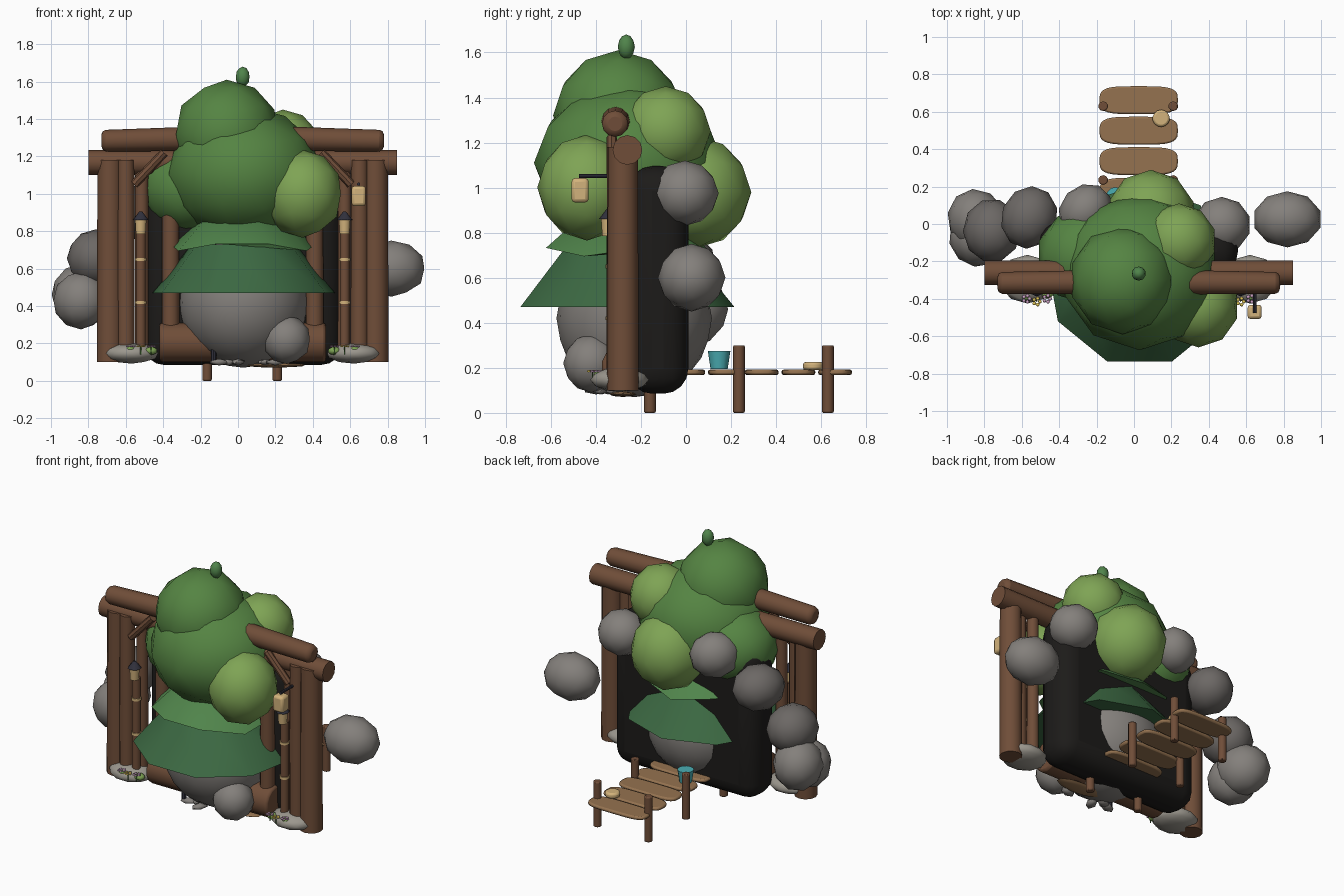
import bpy, math, random
from mathutils import Vector

if "Cube" in bpy.data.objects:
    bpy.data.objects.remove(bpy.data.objects["Cube"])
random.seed(4)

COLORS = {
    "bark": (0.16, 0.075, 0.04), "plank": (0.30, 0.17, 0.08), "rock": (0.23, 0.215, 0.20),
    "dark_rock": (0.15, 0.138, 0.13), "pale_rock": (0.33, 0.31, 0.27), "void": (0.012, 0.011, 0.01),
    "leaf": (0.09, 0.23, 0.055), "light_leaf": (0.21, 0.37, 0.09), "deep_leaf": (0.045, 0.14, 0.055),
    "mid_leaf": (0.08, 0.23, 0.07), "tan": (0.65, 0.45, 0.2),
    "metal": (0.03, 0.03, 0.045), "teal": (0.07, 0.42, 0.45), "yellow": (0.8, 0.6, 0.1),
    "pink": (0.6, 0.35, 0.55)}
MATS = {}
for key, rgb in COLORS.items():
    MATS[key] = bpy.data.materials.new(key)
    MATS[key].diffuse_color = (*rgb, 1)


def finish(name, color, angle=40):
    ob = bpy.context.object
    ob.name = name
    ob.data.materials.append(MATS[color])
    bpy.ops.object.transform_apply(location=False, rotation=False, scale=True)
    bpy.ops.object.shade_smooth_by_angle(angle=math.radians(angle))
    return ob


def blob(name, color, loc, size, sub=2, rot=0.0):
    bpy.ops.mesh.primitive_ico_sphere_add(subdivisions=sub, radius=1, location=loc, rotation=(0, 0, rot))
    bpy.context.object.scale = size
    return finish(name, color, 60)


def rod(name, color, a, b, r1, r2=None, sides=12, bevel=0.0):
    a, b = Vector(a), Vector(b)
    d = b - a
    bpy.ops.mesh.primitive_cone_add(vertices=sides, radius1=r1, radius2=r1 if r2 is None else r2,
                                    depth=d.length, location=(a + b) / 2)
    ob = bpy.context.object
    ob.rotation_euler = d.to_track_quat('Z', 'Y').to_euler()
    finish(name, color)
    if bevel:
        m = ob.modifiers.new("soft_ends", 'BEVEL')
        m.width, m.segments, m.limit_method, m.angle_limit = bevel, 2, 'ANGLE', math.radians(50)
    return ob


# Dark cave body
bpy.ops.mesh.primitive_cube_add(size=1, location=(0.025, -0.125, 0.59))
cave = bpy.context.object
cave.scale = (1.06, 0.27, 1.01)
finish("cave_body", "void", 60)
m = cave.modifiers.new("rounding", 'BEVEL')
m.width, m.segments = 0.11, 4

# Boulders in front of the cave
blob("main_boulder", "rock", (0.03, -0.23, 0.42), (0.345, 0.345, 0.35), 3)
blob("small_boulder", "rock", (0.26, -0.42, 0.22), (0.13, 0.125, 0.13))

# Tiered leaf skirts, flared at the rim
for name, color, c, r1, r2, z0, z1 in (
        ("lower_leaf_skirt", "deep_leaf", (0.03, -0.275), 0.49, 0.28, 0.47, 0.73),
        ("upper_leaf_skirt", "mid_leaf", (0.025, -0.26), 0.385, 0.22, 0.72, 0.87)):
    bpy.ops.mesh.primitive_cone_add(vertices=9, radius1=r1, radius2=r2, depth=z1 - z0,
                                    location=(*c, (z0 + z1) / 2))
    sk = bpy.context.object
    sk.scale.x = 1.03
    for v in sk.data.vertices:
        if z0 > 0.6 and v.co.z < 0:
            v.co.z += 0.025 * math.sin(3 * math.atan2(v.co.y, v.co.x))
    finish(name, color, 50)

# Foliage
for name, color, loc, size in (
        ("crown_main", "leaf", (0.03, -0.255, 1.11), (0.42, 0.42, 0.36)),
        ("crown_top", "leaf", (-0.06, -0.30, 1.32), (0.285, 0.29, 0.29)),
        ("crown_front_right", "light_leaf", (0.345, -0.44, 1.0), (0.215, 0.22, 0.235)),
        ("crown_left", "leaf", (-0.25, -0.17, 1.03), (0.27, 0.26, 0.24)),
        ("crown_back", "light_leaf", (0.09, 0.04, 0.98), (0.24, 0.25, 0.25)),
        ("crown_back_right", "light_leaf", (0.24, -0.09, 1.25), (0.20, 0.20, 0.20)),
        ("crown_bud", "mid_leaf", (0.025, -0.265, 1.625), (0.038, 0.038, 0.055))):
    blob(name, color, loc, size)

# Rock arch behind
for i, (x, y, z, sx, sy, sz) in enumerate((
        (0.82, 0.025, 0.60, 0.185, 0.15, 0.15), (0.47, -0.005, 0.975, 0.155, 0.15, 0.145),
        (-0.26, 0.07, 1.05, 0.155, 0.135, 0.145), (-0.56, 0.035, 0.90, 0.17, 0.15, 0.145),
        (-0.76, -0.035, 0.655, 0.17, 0.155, 0.155), (-0.84, 0.02, 0.46, 0.17, 0.155, 0.165),
        (-0.84, -0.08, 0.43, 0.155, 0.145, 0.155))):
    blob(f"arch_rock_{i}", "dark_rock" if i in (3, 4) else "rock", (x, y, z), (sx, sy, sz), rot=0.4 * i * (i > 1))

# Timber frame posts
for x, y, r, z0 in ((-0.685, -0.28, 0.07, 0.1), (0.735, -0.28, 0.07, 0.1), (-0.6, -0.305, 0.048, 0.14),
                    (0.65, -0.305, 0.048, 0.14), (-0.515, -0.27, 0.037, 0.14), (0.57, -0.27, 0.037, 0.14),
                    (-0.36, -0.275, 0.047, 0.12), (0.41, -0.275, 0.047, 0.12)):
    rod("frame_post", "bark", (x, y, z0), (x, y, 1.18), r, r * 0.95, 12)

# Cross beams and sill log
rod("lower_beam", "bark", (-0.80, -0.26, 1.167), (0.85, -0.26, 1.167), 0.066)
for end in (-0.73, 0.78):
    rod("upper_beam", "bark", (0.025, -0.31, 1.3), (end, -0.315, 1.283), 0.068, 0.058, 12, 0.025)
rod("sill_log", "bark", (-0.42, -0.27, 0.205), (0.47, -0.27, 0.205), 0.105, sides=14, bevel=0.015)

# Braces, lamp poles, base rocks and flowers for both sides
for s in (-1, 1):
    c = 0.025
    rod("brace", "bark", (c + s * 0.58, -0.33, 1.05), (c + s * 0.42, -0.33, 1.22), 0.024, sides=8)
    px = c + s * 0.545
    rod("lamp_pole", "bark", (px, -0.325, 0.15), (px, -0.325, 0.79), 0.027, sides=10)
    for z in (0.42, 0.65):
        rod("pole_band", "tan", (px, -0.325, z - 0.008), (px, -0.325, z + 0.008), 0.032, sides=10)
    rod("lamp", "tan", (px, -0.345, 0.785), (px, -0.345, 0.86), 0.027, 0.032, 10)
    rod("lamp_cap", "metal", (px, -0.345, 0.86), (px, -0.345, 0.905), 0.042, 0.008, 8)
    blob("base_rock", "pale_rock", (c + s * 0.595, -0.295, 0.147), (0.15, 0.13, 0.055))
    blob("leaf_tuft", "light_leaf", (c + s * 0.49, -0.37, 0.16), (0.035, 0.03, 0.022))
    blob("leaf_tuft", "light_leaf", (c + s * 0.60, -0.39, 0.17), (0.025, 0.02, 0.015))
    for k in range(3):
        fx, fy = c + s * (0.49 + 0.055 * k), -0.40 - 0.015 * (k % 2)
        color = ("pink", "yellow")[k % 2]
        rod("flower_stem", "leaf", (fx, fy, 0.14), (fx, fy, 0.183), 0.003, sides=5)
        for p in range(5):
            a = p * math.tau / 5
            blob("petal", color, (fx + 0.017 * math.cos(a), fy + 0.017 * math.sin(a), 0.185),
                 (0.011, 0.011, 0.005), 1)

# Hanging lantern on its bracket
rod("lantern_bracket", "metal", (0.645, -0.33, 1.052), (0.645, -0.475, 1.052), 0.009, sides=8)
bpy.ops.mesh.primitive_cube_add(size=1, location=(0.645, -0.47, 0.988))
lantern = bpy.context.object
lantern.scale = (0.076, 0.076, 0.108)
finish("hanging_lantern", "tan", 60)
m = lantern.modifiers.new("rounding", 'BEVEL')
m.width, m.segments = 0.016, 2

# Stone chips and a flat board at the entrance
for k in range(7):
    blob("stone_chip", "rock", (-0.1 + 0.05 * k, -0.33 + random.uniform(-0.08, 0.08), 0.1),
         (0.06, 0.035, 0.018), 1, random.uniform(0, 3))
blob("entrance_board", "plank", (0.2, -0.28, 0.083), (0.165, 0.06, 0.012))
rod("small_peg", "metal", (-0.13, -0.38, 0.1), (-0.13, -0.38, 0.17), 0.015, sides=8)

# Dock planks: rounded plan outline with slightly bowed long sides, soft edges
for i in range(5):
    bpy.ops.mesh.primitive_cylinder_add(vertices=28, radius=1, depth=1, location=(0.025, 0.01 + 0.163 * i, 0.18))
    pl = bpy.context.object
    for v in pl.data.vertices:
        v.co.x = math.copysign(abs(v.co.x) ** 0.5, v.co.x)
        v.co.y = math.copysign(abs(v.co.y) ** 0.6, v.co.y)
    pl.scale = (0.21, 0.075, 0.024)
    finish(f"dock_plank_{i}", "plank")
    m = pl.modifiers.new("soft_edges", 'BEVEL')
    m.width, m.segments, m.limit_method, m.angle_limit = 0.009, 2, 'ANGLE', math.radians(60)

# Dock posts
for x in (-0.165, 0.21):
    for y, top in ((-0.16, 0.16), (0.235, 0.3), (0.63, 0.3)):
        rod("dock_post", "bark", (x, y, 0), (x, y, top), 0.026, sides=10, bevel=0.006)

# Bucket and round cushion on the dock
rod("bucket", "teal", (-0.1, 0.147, 0.195), (-0.1, 0.147, 0.275), 0.038, 0.05, 12)
rod("cushion", "tan", (0.145, 0.565, 0.19), (0.145, 0.565, 0.226), 0.046, sides=14, bevel=0.012)

for m in bpy.data.materials:
    if m.users and not m.is_grease_pencil:
        m.use_nodes = True
        m.node_tree.nodes["Principled BSDF"].inputs["Base Color"].default_value = m.diffuse_color
